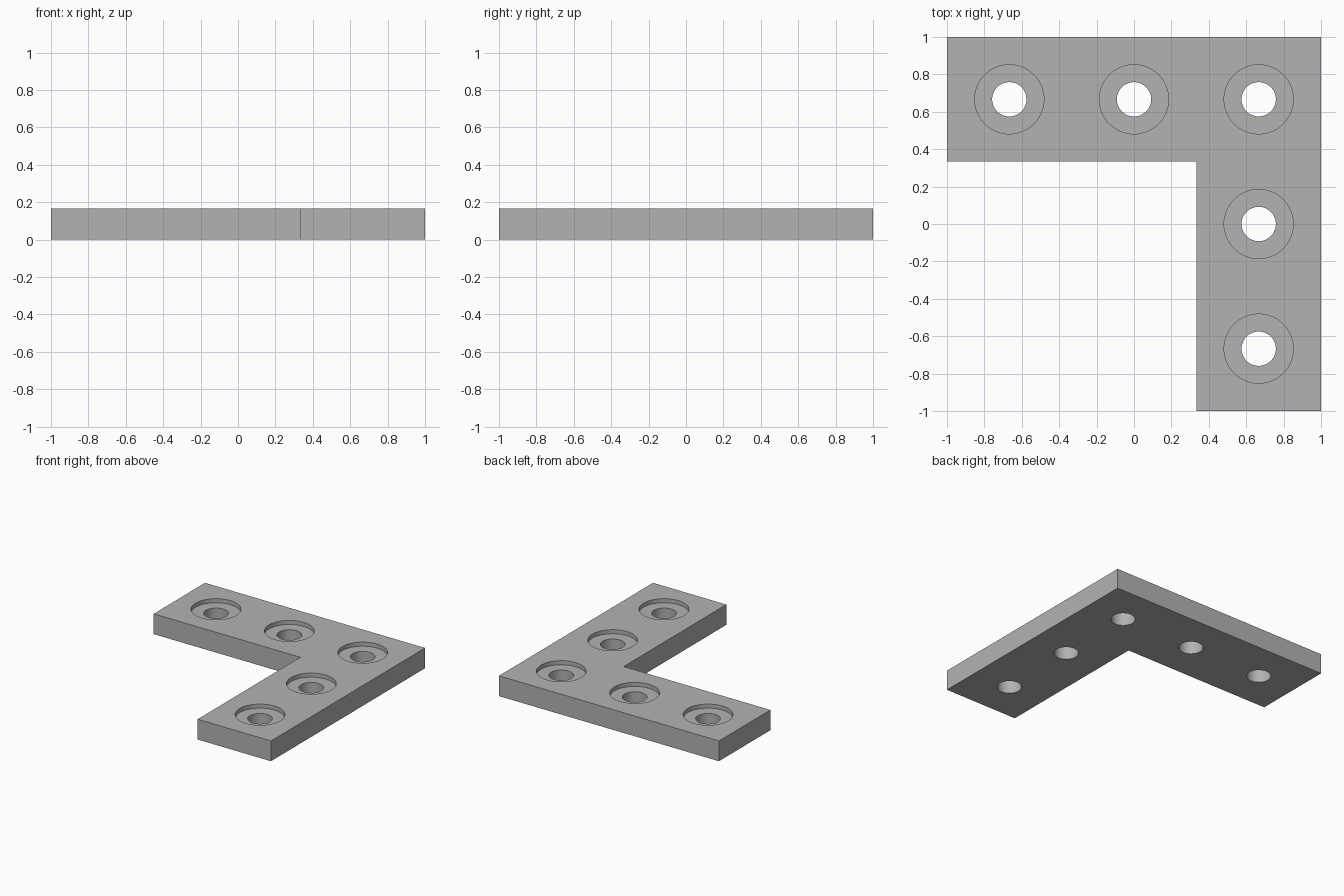
import bpy
import bmesh
import math

cube = bpy.data.objects.get("Cube")
if cube:
    bpy.data.objects.remove(cube, do_unlink=True)

THICK = 1 / 6        # plate thickness
ARM = 2 / 3          # arm width and hole spacing
HOLE_R = 0.0917
BORE_R = 0.185
BORE_DEPTH = 0.0333
SIDES = 64

grey = bpy.data.materials.new("plain grey")
grey.use_nodes = True
colour = (0.45, 0.45, 0.45, 1)
grey.diffuse_color = colour
grey.node_tree.nodes["Principled BSDF"].inputs["Base Color"].default_value = colour


def add_object(name, bm):
    bmesh.ops.recalc_face_normals(bm, faces=bm.faces)
    mesh = bpy.data.meshes.new(name)
    bm.to_mesh(mesh)
    bm.free()
    mesh.materials.append(grey)
    obj = bpy.data.objects.new(name, mesh)
    bpy.context.collection.objects.link(obj)
    return obj


# L-shaped plate, extruded from its outline
bm = bmesh.new()
inner = 1 - ARM
outline = [(-1, 1), (-1, inner), (inner, inner), (inner, -1), (1, -1), (1, 1)]
base = bm.faces.new([bm.verts.new((x, y, 0)) for x, y in outline])
walls = bmesh.ops.extrude_face_region(bm, geom=[base])
top = [v for v in walls["geom"] if isinstance(v, bmesh.types.BMVert)]
bmesh.ops.translate(bm, verts=top, vec=(0, 0, THICK))
plate = add_object("corner_plate", bm)

# Stepped screw-hole cutters, lathed from one profile
floor = THICK - BORE_DEPTH
profile = [(0, -0.1), (HOLE_R, -0.1), (HOLE_R, floor),
           (BORE_R, floor), (BORE_R, THICK + 0.1), (0, THICK + 0.1)]
centres = [(-ARM, ARM), (0, ARM), (ARM, ARM), (ARM, 0), (ARM, -ARM)]
bm = bmesh.new()
for cx, cy in centres:
    verts = [bm.verts.new((cx + r, cy, z)) for r, z in profile]
    edges = [bm.edges.new(pair) for pair in zip(verts, verts[1:])]
    bmesh.ops.spin(bm, geom=verts + edges, cent=(cx, cy, 0), axis=(0, 0, 1),
                   angle=math.tau, steps=SIDES, use_duplicate=False)
bmesh.ops.remove_doubles(bm, verts=bm.verts, dist=0.0001)
cutter = add_object("screw_hole_cutter", bm)
cutter.hide_render = True

# Cut the holes, then discard the cutter
cut = plate.modifiers.new("screw_holes", 'BOOLEAN')
cut.operation = 'DIFFERENCE'
cut.solver = 'EXACT'
cut.object = cutter
bpy.ops.object.select_all(action='DESELECT')
plate.select_set(True)
bpy.context.view_layer.objects.active = plate
bpy.ops.object.modifier_apply(modifier=cut.name)
bpy.data.objects.remove(cutter, do_unlink=True)

bpy.ops.object.shade_smooth_by_angle(angle=math.radians(30))
